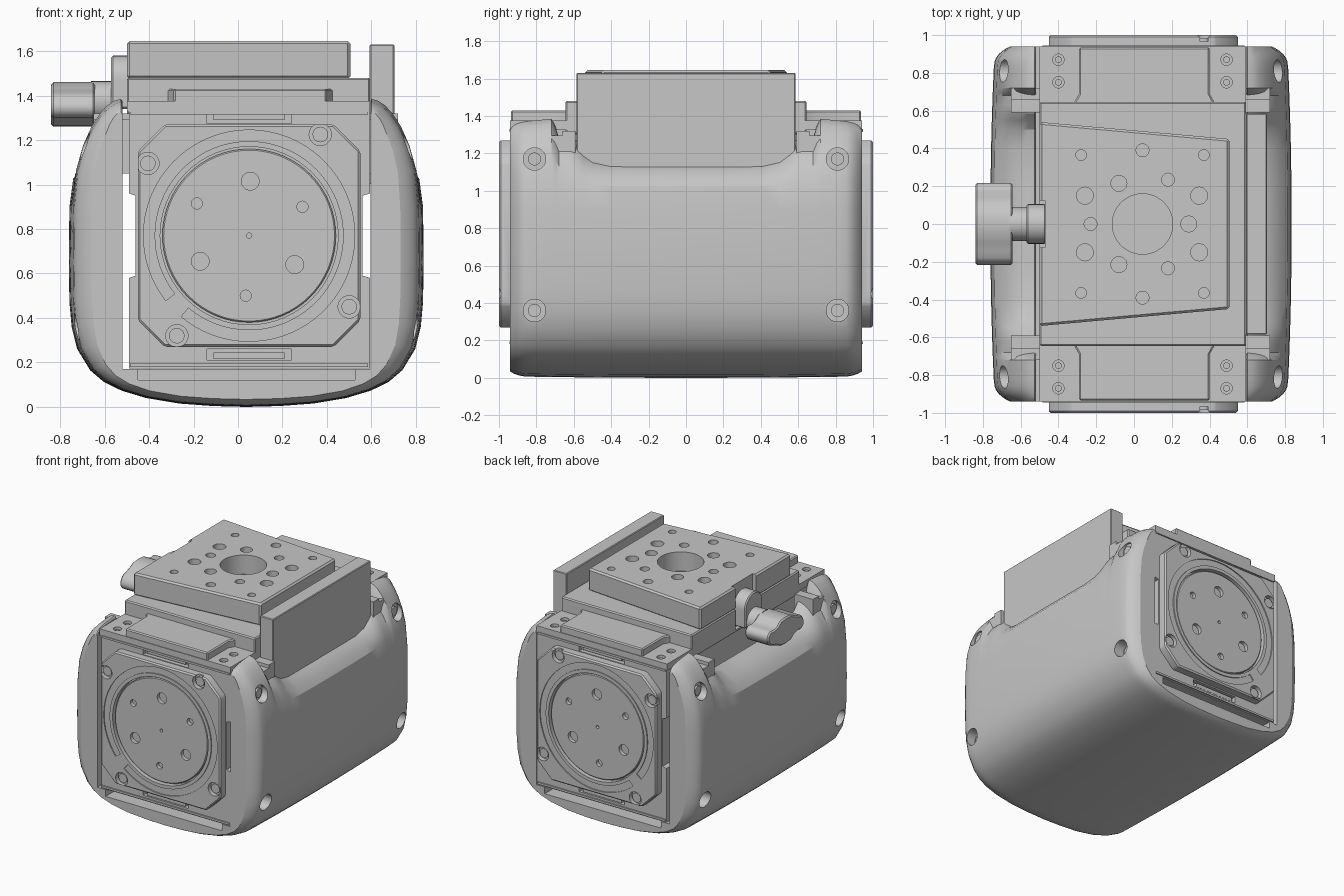
import bpy, bmesh, math

cube = bpy.data.objects.get("Cube")
if cube:
    bpy.data.objects.remove(cube, do_unlink=True)

metal = bpy.data.materials.new("satin_grey")
metal.use_nodes = True
GREY = (0.57, 0.57, 0.57, 1)
metal.diffuse_color = GREY
metal.node_tree.nodes["Principled BSDF"].inputs["Base Color"].default_value = GREY

CX, CZ = 0.05, 0.77          # axis of the end flanges


def finish(bm, name):
    bmesh.ops.recalc_face_normals(bm, faces=bm.faces)
    mesh = bpy.data.meshes.new(name)
    bm.to_mesh(mesh)
    bm.free()
    mesh.materials.append(metal)
    obj = bpy.data.objects.new(name, mesh)
    bpy.context.collection.objects.link(obj)
    return obj


def activate(obj):
    bpy.ops.object.select_all(action='DESELECT')
    obj.select_set(True)
    bpy.context.view_layer.objects.active = obj


def prisms(name, axis, parts, bevel=0.0):
    """Extrude each (outline, low, high) of parts along an axis."""
    place = {'X': lambda a, b, t: (t, a, b),
             'Y': lambda a, b, t: (a, t, b),
             'Z': lambda a, b, t: (a, b, t)}[axis]
    bm = bmesh.new()
    for pts, lo, hi in parts:
        ends = [[bm.verts.new(place(a, b, t)) for a, b in pts] for t in (lo, hi)]
        for ring in ends:
            bm.faces.new(ring)
        n = len(pts)
        for i in range(n):
            j = (i + 1) % n
            bm.faces.new((ends[0][i], ends[0][j], ends[1][j], ends[1][i]))
    obj = finish(bm, name)
    if bevel:
        mod = obj.modifiers.new("bevel", 'BEVEL')
        mod.width, mod.segments, mod.limit_method = bevel, 1, 'ANGLE'
        activate(obj)
        bpy.ops.object.modifier_apply(modifier=mod.name)
    return obj


def circle(a, b, r, n=32):
    return [(a + r * math.cos(2 * math.pi * i / n), b + r * math.sin(2 * math.pi * i / n))
            for i in range(n)]


def rect(a0, a1, b0, b1):
    return [(a0, b0), (a1, b0), (a1, b1), (a0, b1)]


def chamfered(a0, a1, b0, b1, c):
    return [(a0 + c, b0), (a1 - c, b0), (a1, b0 + c), (a1, b1 - c),
            (a1 - c, b1), (a0 + c, b1), (a0, b1 - c), (a0, b0 + c)]


def cut(obj, axis, parts):
    """Subtract prisms, keeping the part whole if the solver returns nothing."""
    cutter = prisms("cutter", axis, parts)
    cutter.hide_render = True
    mod = obj.modifiers.new("cut", 'BOOLEAN')
    mod.operation, mod.solver, mod.object = 'DIFFERENCE', 'EXACT', cutter
    activate(obj)
    result = obj.evaluated_get(bpy.context.evaluated_depsgraph_get())
    if len(result.data.polygons) >= len(obj.data.polygons):
        bpy.ops.object.modifier_apply(modifier=mod.name)
    else:
        obj.modifiers.remove(mod)
    bpy.data.objects.remove(cutter, do_unlink=True)


# --- Outer shell: U section lofted along y, with its rim dipping mid-length
MID = 0.037
half = [(0.563, 1.36), (0.6, 1.352), (0.632, 1.332), (0.665, 1.3), (0.705, 1.245), (0.745, 1.165),
        (0.778, 1.06), (0.795, 0.9), (0.798, 0.65), (0.795, 0.47), (0.785, 0.36), (0.76, 0.26),
        (0.702, 0.165), (0.64, 0.112), (0.56, 0.073), (0.45, 0.04), (0.3, 0.015), (0.15, 0.004),
        (0, 0)]
stations = [(0.0, 1.155), (0.2, 1.155), (0.4, 1.157), (0.5, 1.185), (0.55, 1.23), (0.585, 1.27),
            (0.62, 1.285), (0.68, 1.285), (0.7, 1.35), (0.72, 1.385), (0.82, 1.375),
            (0.86, 1.37), (0.88, 1.365), (0.9, 1.36), (0.92, 1.35), (0.935, 1.335), (0.94, 1.325)]
stations = [(-y, h) for y, h in stations[:0:-1]] + stations


def section(y, rim):
    inset = 0.03 * (y / 0.94) ** 2 + 0.1 * max(0, (abs(y) - 0.82) / 0.12) ** 3
    out = []
    for x, z in half:
        new_x = x * (1 - inset * (x / 0.798) ** 2)
        if z > 1.0:
            new_x = max(new_x, 0.563 + (x - 0.563) * 0.5)
            z = 1 + (z - 1) * (rim - 1) / 0.36
        if z < 0.65:
            z = 0.65 - (0.65 - z) * (1 - inset * 0.4)
        out.append((new_x, z))
    top = out[0][1] - 0.01
    right = [(MID + x, z) for x, z in out]
    left = [(MID - x, z) for x, z in out[-2::-1]]
    return right + left + [(-0.52, top), (-0.52, 0.17), (0.595, 0.17), (0.595, top)]


bm = bmesh.new()
rings = [[bm.verts.new((x, y, z)) for x, z in section(y, h)] for y, h in stations]
for r0, r1 in zip(rings, rings[1:]):
    for i in range(len(r0)):
        j = (i + 1) % len(r0)
        bm.faces.new((r0[i], r0[j], r1[j], r1[i]))
for ring in (rings[0], rings[-1]):
    bm.faces.new(ring)
shell = finish(bm, "shell")
bolts = [(y, z) for y in (-0.81, 0.81) for z in (0.36, 1.17)]
cut(shell, 'X', [(circle(y, z, 0.06), MID + s * 0.69, MID + s * 0.95)
                 for y, z in bolts for s in (-1, 1)])
cut(shell, 'Y', [(rect(-0.45, 0.525, 0.12, 0.25), s * 0.84, s * 1.0) for s in (-1, 1)])
prisms("shell_bolts", 'X', [(circle(y, z, 0.035, 16), MID + s * 0.68, MID + s * 0.705)
                            for y, z in bolts for s in (-1, 1)])

# --- Motor housing with an end frame on each end
prisms("motor_housing", 'Y', [(rect(-0.46, 0.555, 0.19, 1.33), -0.9, 0.9)])
frame = [(-0.49, 0.172), (0.594, 0.172), (0.594, 0.58), (0.56, 0.59), (0.56, 0.95), (0.594, 0.96),
         (0.594, 1.33), (-0.49, 1.33), (-0.49, 0.96), (-0.46, 0.95), (-0.46, 0.59), (-0.49, 0.58)]
flange_bolts = [(0.37, 1.225), (-0.405, 1.095), (0.5, 0.45), (-0.275, 0.32)]
big = [(0.055, 1.015), (-0.17, 0.655), (0.255, 0.64)]
small = [(-0.185, 0.915), (0.29, 0.9), (0.035, 0.5)]
arc = [math.radians(230 + 348 * i / 72) for i in range(73)]
groove = ([(CX + 0.475 * math.cos(a), CZ + 0.475 * math.sin(a)) for a in arc]
          + [(CX + 0.425 * math.cos(a), CZ + 0.425 * math.sin(a)) for a in reversed(arc)])

for s, end in ((-1, "front"), (1, "back")):
    plate = prisms(end + "_frame", 'Y', [(frame, s * 0.86, s * 0.935)])
    cut(plate, 'Y', [(rect(-0.14, 0.24, z, z + 0.05), s * 0.9, s * 1.0) for z in (0.21, 1.275)])
    prisms(end + "_frame_tabs", 'Y', [(rect(-0.11, 0.21, z, z + 0.03), s * 0.88, s * 0.93)
                                      for z in (0.215, 1.29)])
    prisms(end + "_frame_rails", 'Y', [(rect(-0.485, 0.585, z, z + 0.015), s * 0.93, s * 0.945)
                                       for z in (0.18, 1.315)])
    flange = prisms(end + "_flange", 'Y',
                    [(chamfered(CX - 0.5, CX + 0.5, 0.27, 1.27, 0.12), s * 0.92, s * 1.0)], 0.01)
    cut(flange, 'Y', [(circle(CX, CZ, 0.4, 64), s * 0.96, s * 1.1)])
    cut(flange, 'Y', [(groove, s * 0.992, s * 1.1)])
    cut(flange, 'Y', [(circle(x, z, 0.05), s * 0.965, s * 1.1) for x, z in flange_bolts])
    prisms(end + "_flange_bolts", 'Y', [(circle(x, z, 0.035, 16), s * 0.96, s * 0.985)
                                        for x, z in flange_bolts])
    rotor = prisms(end + "_rotor", 'Y', [(circle(CX, CZ, 0.39, 64), s * 0.93, s * 0.988)], 0.006)
    cut(rotor, 'Y', [(circle(x, z, 0.04), s * 0.95, s * 1.1) for x, z in big]
        + [(circle(x, z, 0.025, 20), s * 0.95, s * 1.1) for x, z in small]
        + [(circle(CX, CZ, 0.012, 16), s * 0.96, s * 1.1)])

    # Deck wing: low corners with bolts and a raised bridge with sloping sides
    wing = prisms(end + "_deck_wing", 'Z',
                  [(rect(-0.5, 0.594, s * 0.62, s * 0.94), 1.325, 1.375)])
    holes = [(x, s * y) for x in (-0.4, 0.49) for y in (0.75, 0.87)]
    cut(wing, 'Z', [(circle(x, y, 0.03, 20), 1.345, 1.5) for x, y in holes])
    prisms(end + "_deck_bolts", 'Z', [(circle(x, y, 0.018, 16), 1.335, 1.36) for x, y in holes])
    prisms(end + "_deck_bridge", 'Z',
           [([(-0.33, s * 0.62), (-0.29, s * 0.69), (-0.29, s * 0.935), (0.4, s * 0.935),
              (0.4, s * 0.69), (0.44, s * 0.62)], 1.36, 1.43)], 0.008)
    # Stepped shoulder blocks beside the deck
    prisms(end + "_shoulder_blocks", 'Z',
           [(rect(x0, x1, s * 0.59, s * y), 1.05, z)
            for x0, x1 in ((-0.65, -0.49), (0.58, 0.72))
            for y, z in ((0.66, 1.32), (0.72, 1.295))])

# --- Deck and wedge-shaped mounting plate
deck = prisms("deck", 'Z', [(rect(-0.5, 0.594, -0.645, 0.645), 1.3, 1.48)], 0.008)
mount = prisms("mounting_plate", 'Z',
               [([(-0.5, -0.54), (0.505, -0.45), (0.505, 0.45), (-0.5, 0.54)], 1.475, 1.645)], 0.012)
hole_sets = [(0.16, [(0.045, 0)]),
             (0.028, [(x, y) for x in (-0.28, 0.37) for y in (-0.365, 0.365)]),
             (0.034, [(0.045, -0.39), (0.045, 0.39), (0.18, -0.235), (0.18, 0.235), (-0.23, 0)]),
             (0.042, [(0.29, 0), (-0.08, -0.215), (-0.08, 0.215)]),
             (0.045, [(x, y) for x in (-0.26, 0.345) for y in (-0.15, 0.15)])]
cut(mount, 'Z', [(circle(x, y, r, 48 if r > 0.1 else 24), 1.5 if r > 0.1 else 1.57, 1.8)
                 for r, spots in hole_sets for x, y in spots])
for part in (deck, mount):
    cut(part, 'Z', [(rect(-0.6, -0.47, -0.125, 0.125), 1.32, 1.8)])

# --- Side guard plate standing in the rim dip
prisms("side_guard", 'X', [(rect(-0.585, 0.585, 1.0, 1.63), 0.592, 0.703)], 0.005)

# --- Clamp: rounded block, stem and wing knob
top = [(0.105 * math.cos(a), 1.475 + 0.105 * math.sin(a))
       for a in (math.pi * i / 16 for i in range(17))]
prisms("clamp_block", 'X', [(top + [(-0.105, 1.34), (0.105, 1.34)], -0.57, -0.465)], 0.008)
prisms("knob_stem", 'X', [(circle(0, 1.375, 0.09), -0.66, -0.56)])
lobe = [(0, 0.1), (0.06, 0.095), (0.1, 0.065), (0.14, 0.055), (0.185, 0.06), (0.215, 0.035),
        (0.218, 0), (0.19, -0.045), (0.14, -0.06), (0.1, -0.075), (0.06, -0.095)]
prisms("wing_knob", 'X', [([(y, 1.36 + z) for y, z in lobe]
                           + [(-y, 1.36 - z) for y, z in lobe], -0.84, -0.642)], 0.01)

# --- Smooth shading with sharp edges kept
for obj in [o for o in bpy.context.scene.objects if o.type == 'MESH']:
    activate(obj)
    bpy.ops.object.shade_smooth_by_angle(angle=math.radians(24 if obj == shell else 32))
